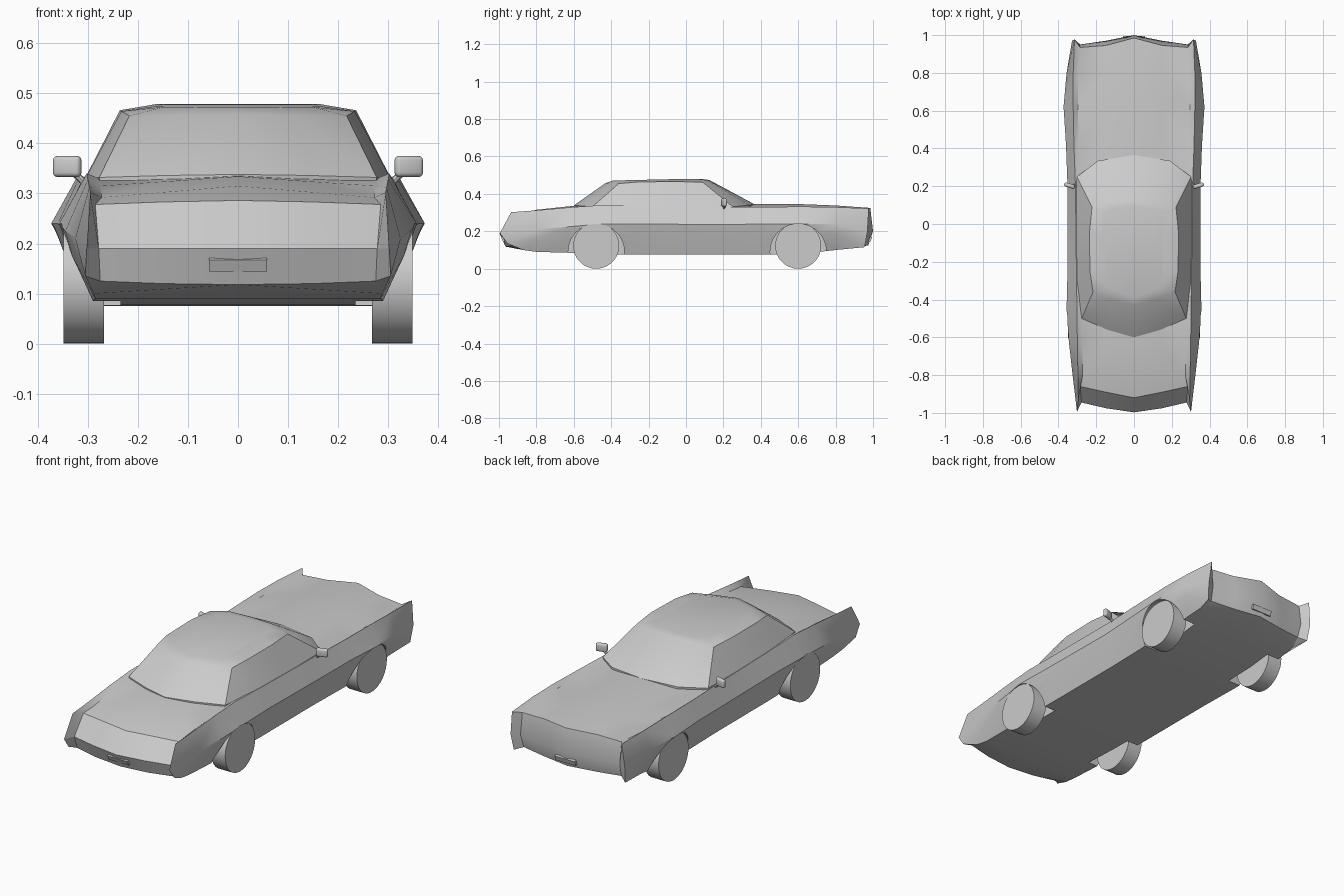
import bpy, bmesh, math
from mathutils import Vector

if "Cube" in bpy.data.objects:
    bpy.data.objects.remove(bpy.data.objects["Cube"])


def mesh_object(name, verts, faces):
    me = bpy.data.meshes.new(name)
    me.from_pydata(verts, [], faces)
    ob = bpy.data.objects.new(name, me)
    bpy.context.collection.objects.link(ob)
    return ob


def activate(ob):
    bpy.ops.object.select_all(action='DESELECT')
    ob.select_set(True)
    bpy.context.view_layer.objects.active = ob


def smooth(ob, angle=32):
    activate(ob)
    bpy.ops.object.shade_smooth_by_angle(angle=math.radians(angle))


def mirror_half(ob):
    activate(ob)
    m = ob.modifiers.new("mirror", 'MIRROR')
    m.merge_threshold = 0.0005
    bpy.ops.object.modifier_apply(modifier=m.name)
    bm = bmesh.new()
    bm.from_mesh(ob.data)
    bmesh.ops.recalc_face_normals(bm, faces=bm.faces)
    bm.to_mesh(ob.data)
    bm.free()


def cylinder_x(name, x, y, z, r, width, sides):
    bpy.ops.mesh.primitive_cylinder_add(vertices=sides, radius=r, depth=width,
                                        location=(x, y, z), rotation=(0, math.pi / 2, 0))
    ob = bpy.context.object
    ob.name = name
    return ob


# Body stations: y, crest x/z, widest x/z, sill x, bottom z, centre z, deck edge z
stations = [
    (-.80, .297, .312, .325, .21, .285, .09, .315, .292),
    (-.62, .300, .328, .345, .225, .29, .085, .334, .315),
    (-.45, .302, .340, .357, .24, .30, .078, .343, .33),
    (-.25, .305, .335, .352, .24, .30, .075, .34, .33),
    (.20, .310, .330, .352, .235, .30, .075, .345, .325),
    (.42, .318, .330, .360, .24, .305, .075, .345, .318),
    (.62, .322, .332, .373, .24, .31, .08, .345, .315),
    (.80, .322, .329, .357, .24, .305, .10, .338, .312),
]


def section(y, xc, zc, xm, zm, xs, zb, zt, zd):
    return [(0, y, zb), (xs, y, zb), (xm - .014, y, zm - .05), (xm, y, zm),
            (xc, y, zc), (xc - .025, y, zd), (.15, y, zd + .45 * (zt - zd)), (0, y, zt)]


# End rings lean with the fender blades; fascias are V-shaped in plan
rear_ring = [(0, -.90, .11), (.288, -.87, .10), (.305, -.955, .135), (.302, -.995, .19),
             (.295, -.935, .302), (.285, -.86, .278), (.15, -.89, .283), (0, -.92, .286)]
rear_fascia = [(.278, -.945, .19), (.15, -.975, .19), (0, -.997, .19),
               (.275, -.925, .125), (.15, -.95, .12), (0, -.965, .118)]
front_ring = [(0, .90, .11), (.30, .87, .108), (.32, .955, .115), (.328, .97, .20),
              (.315, .977, .322), (.285, .935, .31), (.15, .945, .316), (0, .985, .325)]
front_fascia = [(.285, .95, .20), (.15, .97, .20), (0, 1.0, .20),
                (.28, .93, .13), (.15, .95, .125), (0, .975, .125)]

rings = [rear_ring] + [section(*s) for s in stations] + [front_ring]
verts = [p for r in rings for p in r]
faces = [(a * 8 + i, a * 8 + i + 1, a * 8 + i + 9, a * 8 + i + 8)
         for a in range(len(rings) - 1) for i in range(7)]
for base, fascia in ((0, rear_fascia), ((len(rings) - 1) * 8, front_fascia)):
    f = len(verts)
    verts += fascia
    b = base
    faces += [(b + 5, b + 6, f + 1, f), (b + 6, b + 7, f + 2, f + 1),
              (f, f + 1, f + 4, f + 3), (f + 1, f + 2, f + 5, f + 4),
              (b + 4, b + 3, f, b + 5), (b + 3, b + 2, f + 3, f),
              (b + 2, b + 1, f + 3), (b + 1, b, f + 5, f + 4), (b + 1, f + 4, f + 3)]
body = mesh_object("body", verts, faces)
mirror_half(body)

# Wheel arches cut from the body, and the wheels
for y in (-.48, .60):
    for s in (-1, 1):
        cut = cylinder_x("arch_cutter", s * .335, y, .09, .15, .2, 40)
        cut.hide_render = True
        activate(body)
        m = body.modifiers.new("arch", 'BOOLEAN')
        m.operation, m.solver, m.object = 'DIFFERENCE', 'EXACT', cut
        bpy.ops.object.modifier_apply(modifier=m.name)
        bpy.data.objects.remove(cut)
        smooth(cylinder_x("wheel", s * .308, y, .123, .123, .081, 32))
smooth(body)

# Cabin: belt line and roof edge, each from front centre round to rear centre
belt = [(0, .365, .345), (.19, .335, .34), (.303, .25, .331), (.305, -.05, .331),
        (.303, -.30, .333), (.277, -.50, .332), (.14, -.56, .336), (0, -.60, .338)]
roof = [(0, .125, .474), (.14, .12, .472), (.222, .09, .462), (.236, -.05, .466),
        (.233, -.25, .464), (.217, -.36, .455), (.11, -.40, .456), (0, -.43, .458)]
crown = [(x * .68, -.13 + (y + .13) * .86, .479 if y > -.1 else .475 + .02 * (y + .25))
         for x, y, z in roof]
skirt = [(x * .97, y, z - .05) for x, y, z in belt]
loops = [skirt, belt, roof, crown]
faces = [(a * 8 + i, a * 8 + i + 1, a * 8 + i + 9, a * 8 + i + 8)
         for a in range(3) for i in range(7)]
faces += [(24, 25, 30, 31), (25, 26, 29, 30), (26, 27, 28, 29)]
cabin = mesh_object("cabin", [p for l in loops for p in l], faces)
mirror_half(cabin)
smooth(cabin, 25)

# Door mirrors on short stalks
for s in (-1, 1):
    bpy.ops.mesh.primitive_cube_add(size=1, location=(s * .341, .203, .354),
                                    rotation=(0, 0, s * .3))
    ob = bpy.context.object
    ob.name = "door_mirror"
    ob.scale = (.058, .022, .042)
    bpy.ops.object.transform_apply(location=False, rotation=False, scale=True)
    m = ob.modifiers.new("round", 'BEVEL')
    m.width, m.segments = .009, 3
    bpy.ops.object.modifier_apply(modifier=m.name)
    smooth(ob)
    a, b = Vector((s * .30, .205, .315)), Vector((s * .328, .203, .342))
    bpy.ops.mesh.primitive_cylinder_add(vertices=8, radius=.007, depth=(b - a).length,
                                        location=(a + b) / 2)
    ob = bpy.context.object
    ob.name = "mirror_stalk"
    ob.rotation_euler = (b - a).to_track_quat('Z', 'Y').to_euler()

# Blank plates on both fascias
for y, z, tilt in ((-.978, .158, .43), (.985, .158, -.32)):
    bpy.ops.mesh.primitive_cube_add(size=1, location=(0, y, z), rotation=(tilt, 0, 0))
    ob = bpy.context.object
    ob.name = "plate"
    ob.scale = (.115, .012, .026)
